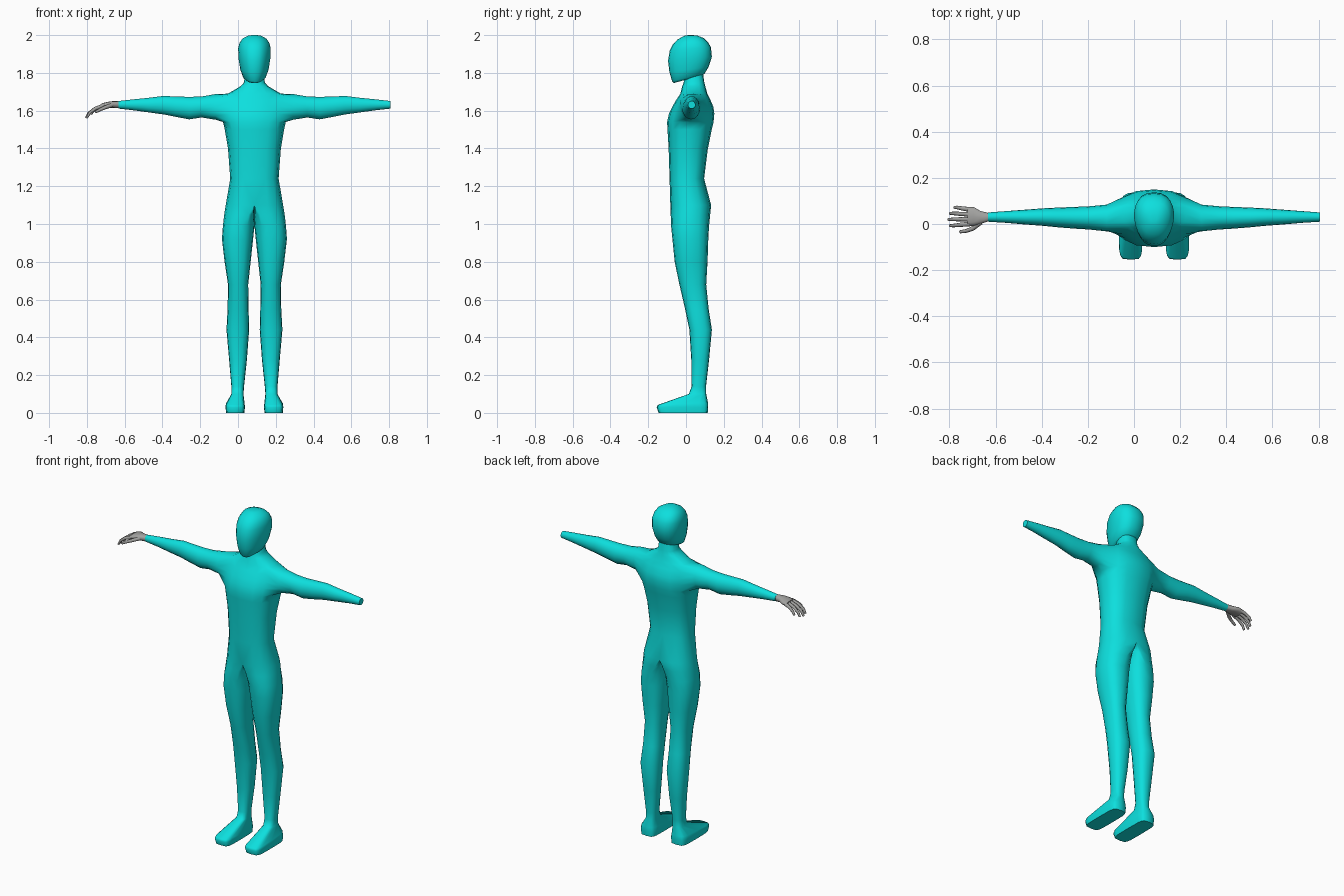
import bpy, bmesh, math
from mathutils import Vector

if "Cube" in bpy.data.objects:
    bpy.data.objects.remove(bpy.data.objects["Cube"])

CX = 0.087  # the body's middle line


def material(name, rgb):
    m = bpy.data.materials.new(name)
    m.diffuse_color = (*rgb, 1)
    m.use_nodes = True
    m.node_tree.nodes["Principled BSDF"].inputs["Base Color"].default_value = m.diffuse_color
    return m


TEAL = material("turquoise suit", (0.004, 0.74, 0.73))
GREY = material("grey hand", (0.36, 0.36, 0.35))


def curve(v, p):
    return math.copysign(abs(v) ** (2 / p), v)


def skin(bm, rings):
    n = len(rings[0])
    for a, b in zip(rings, rings[1:]):
        for i in range(n):
            bm.faces.new((a[i], a[(i + 1) % n], b[(i + 1) % n], b[i]))


def loft(bm, point_rings, caps=(True, True)):
    rings = [[bm.verts.new(p) for p in r] for r in point_rings]
    skin(bm, rings)
    if caps[0]:
        bm.faces.new(rings[0][::-1])
    if caps[1]:
        bm.faces.new(rings[-1])
    return rings


def finish(bm, name, mat, angle=60, x=0.0, mirror=False):
    me = bpy.data.meshes.new(name)
    bm.to_mesh(me)
    bm.free()
    ob = bpy.data.objects.new(name, me)
    bpy.context.collection.objects.link(ob)
    me.materials.append(mat)
    ob.location.x = x
    bpy.ops.object.select_all(action='DESELECT')
    ob.select_set(True)
    bpy.context.view_layer.objects.active = ob
    bpy.ops.object.shade_smooth_by_angle(angle=math.radians(angle))
    if mirror:
        mod = ob.modifiers.new("mirror", 'MIRROR')
        mod.merge_threshold = 0.0005
    return ob


def body_ring(xi, xm, xo, yf, yb, zf, zb=None, p=2.4):
    """Half-body section: inner, middle and outer x, front and back y and z."""
    zb = zf if zb is None else zb
    pts = []
    for k in range(16):
        t = k * math.tau / 16
        s = curve(round(math.sin(t), 6), p)
        f = (1 - curve(round(math.cos(t), 6), p)) / 2
        x = xm + s * ((xo - xm) if s > 0 else (xm - xi))
        pts.append((x, yf + (yb - yf) * f, zf + (zb - zf) * f))
    return pts


# body: foot, leg, torso and neck as one half, then mirrored
feet = [(.054, .10, .150, -.145, .115, 0, 0, 5),
        (.050, .10, .153, -.155, .117, .03, .03, 5),
        (.052, .10, .151, -.150, .116, .042, .055, 4.5),
        (.058, .09, .122, .015, .107, .10, .10, 2.8)]
legs = [(.055, .09, .122, .03, .106, .14), (.040, .086, .134, .028, .122, .28),
        (.028, .088, .148, .018, .137, .44), (.031, .085, .142, -.005, .120, .55),
        (.033, .085, .140, -.035, .107, .68), (.020, .085, .158, -.060, .114, .80),
        (.007, .085, .172, -.072, .118, .92), (0, .07, .167, -.079, .122, .99),
        (0, .03, .160, -.081, .128, 1.05)]
torso = [(.152, -.083, .133, 1.10), (.128, -.087, .096, 1.24), (.140, -.092, .116, 1.40),
         (.157, -.098, .136, 1.50), (.166, -.100, .146, 1.54), (.167, -.090, .150, 1.585),
         (.164, -.073, .145, 1.62), (.158, -.050, .128, 1.66), (.140, -.030, .113, 1.69),
         (.072, -.020, .102, 1.73), (.055, -.012, .097, 1.75), (.050, -.008, .088, 1.81)]
sections = [body_ring(*r) for r in feet + legs]
sections += [body_ring(0, 0, *r, p=2.5) for r in torso]
bm = bmesh.new()
rings = loft(bm, sections, (True, False))

# arm: opens the side of the chest and grows out of the hole
a = len(feet) + len(legs) + 4
hole = ([rings[a][k] for k in range(2, 7)] + [rings[a + j][6] for j in (1, 2, 3)]
        + [rings[a + 4][k] for k in range(6, 1, -1)] + [rings[a + j][2] for j in (3, 2, 1)])
inner = [rings[a + j][k] for j in (1, 2, 3) for k in (3, 4, 5)]
bmesh.ops.delete(bm, geom=inner, context='VERTS')
arm = [(.205, -.032, .084, 1.552, 1.688), (.28, -.024, .077, 1.564, 1.675),
       (.345, -.020, .074, 1.554, 1.673), (.42, -.014, .071, 1.568, 1.675),
       (.48, -.008, .068, 1.580, 1.678), (.56, -.002, .062, 1.591, 1.668),
       (.64, .005, .056, 1.602, 1.660), (.72, .010, .050, 1.611, 1.651)]
arm_rings = [hole]
for x, y0, y1, z0, z1 in arm:
    ring = []
    for j in range(16):
        t = math.radians(-135 + 22.5 * j)
        ring.append(bm.verts.new((x, (y0 + y1) / 2 + (y1 - y0) / 2 * math.cos(t),
                                  (z0 + z1) / 2 + (z1 - z0) / 2 * math.sin(t))))
    arm_rings.append(ring)
skin(bm, arm_rings)
bm.faces.new(arm_rings[-1])
bmesh.ops.recalc_face_normals(bm, faces=bm.faces)
middle = [f for f in bm.faces if all(abs(v.co.x) < 1e-5 for v in f.verts)]
bmesh.ops.delete(bm, geom=middle, context='FACES')
finish(bm, "body", TEAL, 60, CX, True)

# head: tilted rings (half width, front y, front z, back y, back z)
head = [(.046, -.066, 1.746, .088, 1.788), (.060, -.074, 1.756, .098, 1.796),
        (.075, -.088, 1.805, .120, 1.832), (.084, -.095, 1.865, .137, 1.885),
        (.086, -.086, 1.918, .132, 1.936), (.079, -.070, 1.950, .117, 1.962),
        (.064, -.046, 1.976, .094, 1.984), (.034, -.010, 1.996, .060, 1.998),
        (.012, .010, 2.0, .034, 2.0)]
bm = bmesh.new()
sections = []
for w, yf, zf, yb, zb in head:
    ring = []
    for k in range(24):
        t = k * math.tau / 24
        f = (1 - math.cos(t)) / 2
        ring.append((w * curve(round(math.sin(t), 6), 2.5) * (1 - .12 * math.cos(t)),
                     yf + (yb - yf) * f, zf + (zb - zf) * f))
    sections.append(ring)
loft(bm, sections)
bmesh.ops.recalc_face_normals(bm, faces=bm.faces)
finish(bm, "head", TEAL, 60, CX)

# hand: palm plus curled fingers
bm = bmesh.new()
palm = [(-.632, .012, .048, 1.613, 1.650), (-.665, .000, .056, 1.615, 1.650),
        (-.695, -.008, .074, 1.616, 1.646), (-.722, -.010, .074, 1.612, 1.638)]
loft(bm, [[(x, (y0 + y1) / 2 + (y1 - y0) / 2 * curve(round(math.cos(t), 6), 2.8),
            (z0 + z1) / 2 + (z1 - z0) / 2 * math.sin(t))
           for t in [k * math.tau / 12 for k in range(12)]] for x, y0, y1, z0, z1 in palm])


def finger(points, r):
    pts = [Vector(p) for p in points]
    sections = []
    for i, p in enumerate(pts):
        d = (pts[min(i + 1, len(pts) - 1)] - pts[max(i - 1, 0)]).normalized()
        u = d.cross(Vector((0, 0, 1))).normalized()
        v = d.cross(u)
        rad = r * (1 - .14 * i)
        sections.append([p + rad * (math.cos(t) * u + math.sin(t) * v)
                         for t in [k * math.tau / 8 for k in range(8)]])
    loft(bm, sections)


# base y, tip y, reach
for y0, y1, s in ((.063, .072, .72), (.042, .046, .93), (.021, .020, 1), (.000, -.007, .93)):
    finger([(-.712, y0, 1.627), (-.712 - .045 * s, (y0 + y1) / 2, 1.627 - .016 * s),
            (-.712 - .078 * s, y1, 1.627 - .040 * s),
            (-.712 - .092 * s, y1, 1.627 - .066 * s)], .0105)
finger([(-.665, .008, 1.630), (-.700, -.020, 1.618), (-.728, -.030, 1.606),
        (-.755, -.034, 1.592)], .0115)
bmesh.ops.recalc_face_normals(bm, faces=bm.faces)
finish(bm, "hand", GREY, 50)
